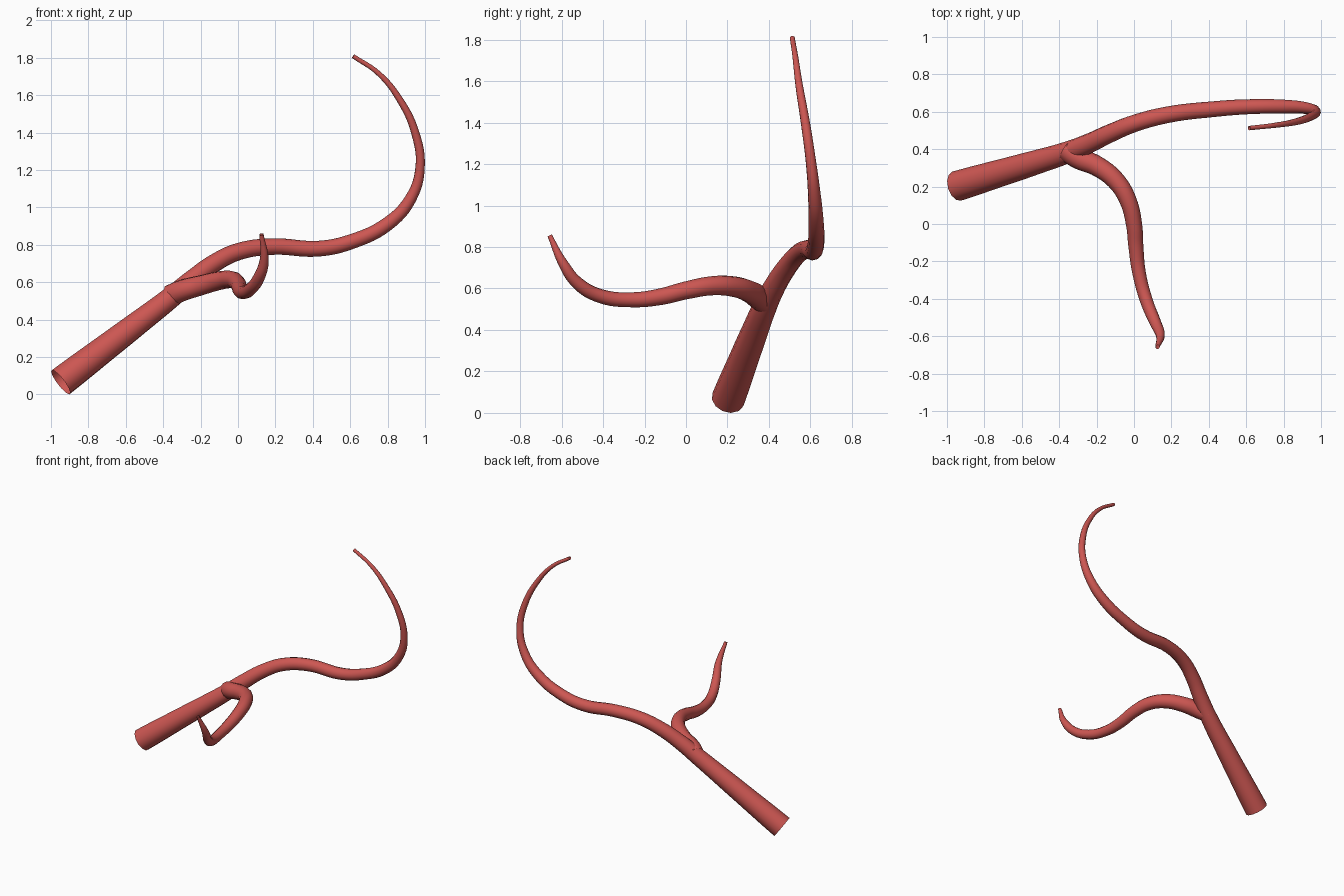
import bpy
from mathutils import Vector

if "Cube" in bpy.data.objects:
    bpy.data.objects.remove(bpy.data.objects["Cube"])

red = bpy.data.materials.new("vessel red")
red.diffuse_color = (0.61, 0.095, 0.085, 1)
red.use_nodes = True
red.node_tree.nodes["Principled BSDF"].inputs["Base Color"].default_value = red.diffuse_color


def tube(name, points):
    """Open tapering tube through (x, y, z, radius) points."""
    cu = bpy.data.curves.new(name + "_path", 'CURVE')
    cu.dimensions = '3D'
    cu.resolution_u = 6
    cu.bevel_depth = 1.0
    cu.bevel_resolution = 4
    cu.use_fill_caps = False
    cu.twist_mode = 'MINIMUM'
    sp = cu.splines.new('BEZIER')
    sp.bezier_points.add(len(points) - 1)
    sp.radius_interpolation = 'CARDINAL'
    for bp, (x, y, z, r) in zip(sp.bezier_points, points):
        bp.co = (x, y, z)
        bp.radius = r
        bp.handle_left_type = bp.handle_right_type = 'AUTO'
    path = bpy.data.objects.new(name + "_path", cu)
    bpy.context.collection.objects.link(path)
    dg = bpy.context.evaluated_depsgraph_get()
    me = bpy.data.meshes.new_from_object(path.evaluated_get(dg))
    bpy.data.objects.remove(path)
    me.name = name
    me.materials.clear()
    me.materials.append(red)
    for p in me.polygons:
        p.use_smooth = True
        p.material_index = 0
    ob = bpy.data.objects.new(name, me)
    bpy.context.collection.objects.link(ob)
    return ob


# Trunk running on into the long hooked branch
main = tube("main_vessel", [
    (-0.95, 0.205, 0.065, 0.081), (-0.75, 0.265, 0.218, 0.074),
    (-0.55, 0.325, 0.371, 0.066), (-0.36, 0.385, 0.518, 0.058),
    (-0.25, 0.43, 0.61, 0.053), (-0.13, 0.487, 0.70, 0.049),
    (0.0, 0.54, 0.763, 0.046), (0.18, 0.587, 0.79, 0.044),
    (0.43, 0.617, 0.779, 0.042), (0.60, 0.629, 0.815, 0.040),
    (0.80, 0.63, 0.913, 0.037), (0.92, 0.622, 1.045, 0.031),
    (0.971, 0.605, 1.21, 0.025), (0.945, 0.578, 1.40, 0.022),
    (0.86, 0.548, 1.58, 0.018), (0.75, 0.53, 1.715, 0.014),
    (0.613, 0.515, 1.808, 0.012)])

# Short side branch curling to the front
side = tube("side_branch", [
    (-0.362, 0.397, 0.528, 0.060), (-0.30, 0.355, 0.555, 0.058),
    (-0.20, 0.312, 0.583, 0.054), (-0.10, 0.235, 0.608, 0.050),
    (-0.035, 0.13, 0.613, 0.046), (-0.002, 0.0, 0.590, 0.043),
    (0.008, -0.12, 0.560, 0.040), (0.025, -0.26, 0.545, 0.036),
    (0.065, -0.41, 0.563, 0.034), (0.11, -0.52, 0.625, 0.031),
    (0.138, -0.59, 0.72, 0.024), (0.123, -0.655, 0.855, 0.012)])

# Stand the model on z = 0, centred
verts = [v.co for ob in (main, side) for v in ob.data.vertices]
lo = Vector([min(v[i] for v in verts) for i in range(3)])
hi = Vector([max(v[i] for v in verts) for i in range(3)])
shift = Vector((-(lo.x + hi.x) / 2, -(lo.y + hi.y) / 2, -lo.z))
for ob in (main, side):
    for v in ob.data.vertices:
        v.co += shift
